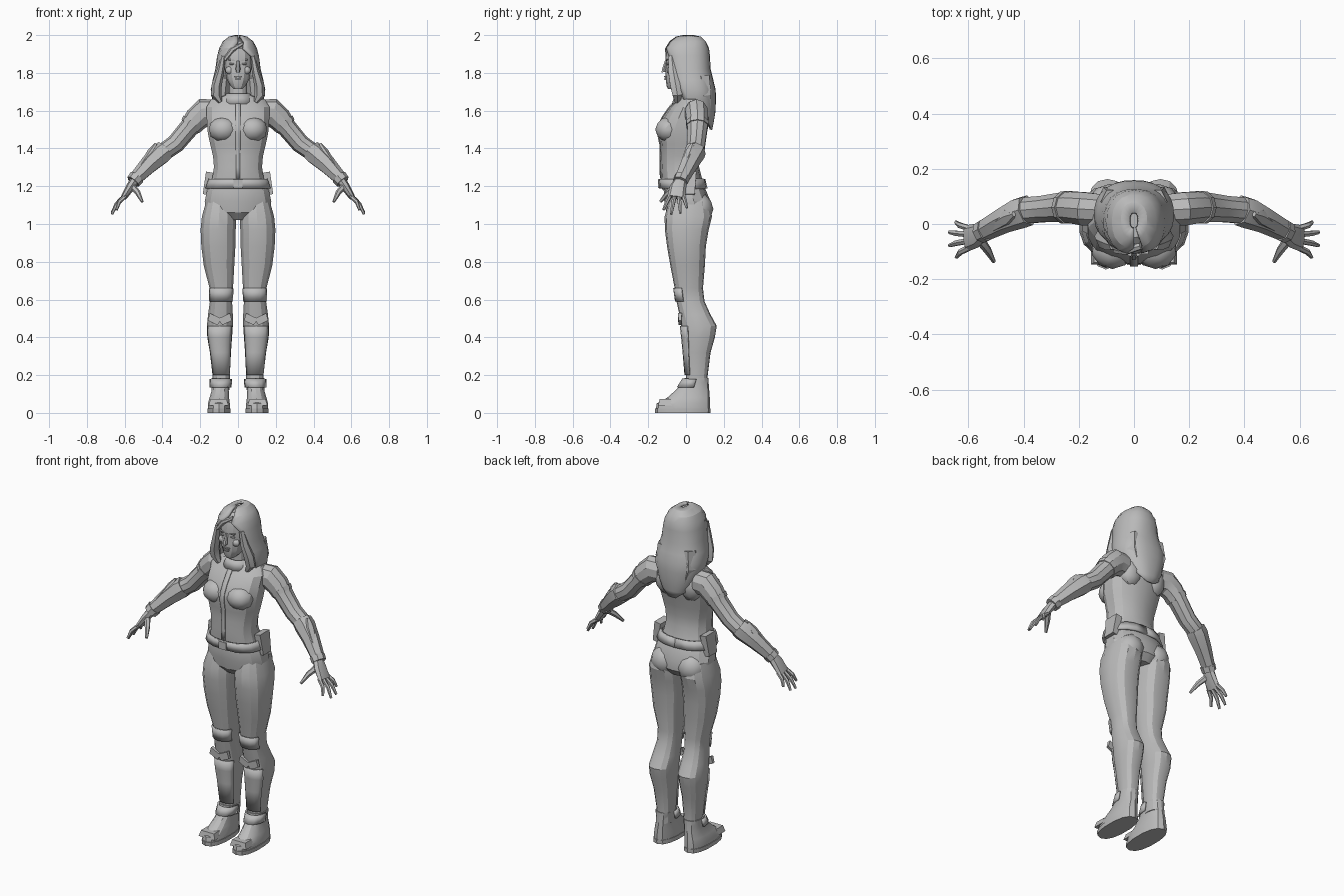
import bpy, bmesh, math
from mathutils import Vector, Matrix

cube = bpy.data.objects.get("Cube")
if cube:
    bpy.data.objects.remove(cube)

grey = bpy.data.materials.new("plain grey")
grey.use_nodes = True
grey.diffuse_color = (0.5, 0.5, 0.5, 1)
grey.node_tree.nodes["Principled BSDF"].inputs["Base Color"].default_value = grey.diffuse_color
CM = 0.01


def finish(name, bm, mirror=False, thick=0):
    """Turn a bmesh into a shaded object, with optional shell and mirror."""
    bmesh.ops.recalc_face_normals(bm, faces=bm.faces)
    mesh = bpy.data.meshes.new(name)
    bm.to_mesh(mesh)
    bm.free()
    mesh.materials.append(grey)
    ob = bpy.data.objects.new(name, mesh)
    bpy.context.collection.objects.link(ob)
    bpy.ops.object.select_all(action='DESELECT')
    ob.select_set(True)
    bpy.context.view_layer.objects.active = ob
    bpy.ops.object.shade_smooth_by_angle(angle=math.radians(24))
    if thick:
        mod = ob.modifiers.new("shell", 'SOLIDIFY')
        mod.thickness, mod.offset = thick * CM, 0
    if mirror:
        ob.modifiers.new("mirror", 'MIRROR')
    return ob


def skin(name, rings, closed=True, **kw):
    """Join rings of points with quads; closed rings get end caps."""
    bm = bmesh.new()
    loops = [[bm.verts.new(p * CM) for p in ring] for ring in rings]
    n = len(loops[0])
    for a, b in zip(loops, loops[1:]):
        for i in range(n if closed else n - 1):
            j = (i + 1) % n
            bm.faces.new((a[i], a[j], b[j], b[i]))
    if closed:
        bm.faces.new(loops[0])
        bm.faces.new(loops[-1])
    return finish(name, bm, **kw)


def level(row, start=0, end=360, n=14, grow=0, power=0.85):
    """Horizontal ring from (z, x min, x max, y min, y max); angle 0 is the back."""
    z, x0, x1, y0, y1 = row
    full = end - start == 360
    pts = []
    for i in range(n):
        a = math.radians(start + (end - start) * i / (n if full else n - 1))
        s, c = math.sin(a), math.cos(a)
        px = math.copysign(abs(s) ** power, s)
        py = math.copysign(abs(c) ** power, c)
        pts.append(Vector(((x0 + x1) / 2 + ((x1 - x0) / 2 + grow) * px,
                           (y0 + y1) / 2 + ((y1 - y0) / 2 + grow) * py, z)))
    return pts


def stack(name, rows, **kw):
    return skin(name, [level(r) for r in rows], **kw)


def patch(name, rows, start, end, grow, thick, n=7, **kw):
    return skin(name, [level(r, start, end, n, grow) for r in rows], False, thick=thick, **kw)


def wide(rows):
    """Rows centred on x: (z, half width, y min, y max)."""
    return [(z, -w, w, a, b) for z, w, a, b in rows]


def tube(name, path, sides=8, mirror=True):
    """Tube through (x, y, z, radius, depth radius), rings square to the path."""
    pts = [Vector(p[:3]) for p in path]
    rings = []
    for i, p in enumerate(path):
        d = (pts[min(i + 1, len(pts) - 1)] - pts[max(i - 1, 0)]).normalized()
        v = Vector((0, 1, 0))
        v = (v - d * v.dot(d)).normalized()
        u = d.cross(v)
        turn = [math.tau * k / sides for k in range(sides)]
        rings.append([pts[i] + u * p[3] * math.cos(t) + v * p[4] * math.sin(t) for t in turn])
    return skin(name, rings, mirror=mirror)


def blob(name, centre, size, mirror=True):
    bm = bmesh.new()
    bmesh.ops.create_icosphere(bm, subdivisions=2, radius=1)
    bm.transform(Matrix.LocRotScale(Vector(centre) * CM, None, Vector(size) * CM))
    return finish(name, bm, mirror)


def block(name, centre, size, taper=1, tilt=0, mirror=False):
    """Box whose lower end is scaled by taper, tilted about the y axis."""
    bm = bmesh.new()
    bmesh.ops.create_cube(bm, size=1)
    for v in bm.verts:
        if v.co.z < 0:
            v.co.x *= taper
            v.co.y *= taper
    turn = Matrix.Rotation(math.radians(tilt), 3, 'Y').to_quaternion()
    bm.transform(Matrix.LocRotScale(Vector(centre) * CM, turn, Vector(size) * CM))
    return finish(name, bm, mirror)


# Torso, hips and jacket details
torso = wide([(118, 16, -12.5, 10), (124, 14, -13.2, 8.5), (130, 13, -13.5, 7), (136, 13.5, -13.3, 7),
              (142, 15, -13.5, 8), (148, 16.3, -14.8, 9.5), (152, 16.7, -14.5, 10.5),
              (157, 17, -12, 11.5), (162, 17, -8.5, 11.5), (166, 14.5, -4.5, 10.5), (168, 8, -4, 8)])
stack("torso", torso)
blob("bust", (7.8, -9, 150), (7.8, 7.3, 6.8))
blob("shoulder_blades", (8, 6, 156), (7, 6, 9))
patch("jacket_front_seam", torso[1:-1], 177, 183, 0.3, 0.6, n=3)
stack("pelvis", wide([(102, 8, -7, 10), (106, 17, -10.5, 13), (112, 18, -11.5, 13),
                      (118, 16.7, -11.8, 10.5), (123, 14.5, -11, 8.5)]))
blob("buttocks", (8.8, 6.5, 108), (8.2, 8, 8.5))
belt = wide([(118.8, 16.3, -13, 10.2), (123.8, 14.6, -13.4, 9)])
patch("belt", belt, 0, 359.9, 0.6, 1.2, n=19)
block("belt_buckle", (0, -14, 121.3), (5, 1.6, 4.4))
block("hip_pouch", (16, 1, 121.5), (4, 9, 12), 0.8, -10, True)

# Legs with knee and shin guards
leg = [(112, 2, 17, -9, 12), (104, 0.8, 19.3, -11.3, 13.8), (97, 1, 20, -11.2, 12),
       (88, 1.2, 19.6, -10, 10.5), (78, 1.8, 18.3, -8.3, 10), (66, 2.5, 15.2, -6, 9),
       (59, 3, 15, -5, 9.8), (52, 2.6, 16, -3.5, 13), (46, 2.6, 16.6, -2.5, 16.3),
       (40, 3, 16.4, -1.8, 15.3), (32, 3.6, 15, -1, 13), (20, 4.2, 13.6, 0, 11.5),
       (12, 4.5, 13.2, 0, 11.5)]
stack("legs", leg, mirror=True)
patch("knee_guards", leg[5:7], 115, 245, 0.4, 0.8, mirror=True)
patch("shin_guards", leg[8:-1], 125, 235, 0.4, 0.8, mirror=True)
for side in (-1, 1):
    block("shin_guard_brow", (9.6 + side * 3, -3.2, 49.5), (7, 2, 4), 0.8, side * -25, True)

# Boots
stack("boots", [(2, 4.2, 16, -16, 12.8), (5, 4.2, 16, -15.5, 12.8), (8, 4.6, 15.2, -10, 12.6),
                (12, 4.8, 14, -5.5, 12.3), (16, 4.4, 14, -1.8, 12), (18.5, 4.2, 14, -0.8, 12)],
      mirror=True)
stack("boot_soles", [(0, 3.9, 16.3, -16.3, 13), (2.4, 3.9, 16.4, -16.5, 13.1)], mirror=True)
patch("ankle_straps", [(13.5, 4.4, 14, -3.8, 12.2), (18, 4.1, 14.1, -1, 12)], 90, 270, 0.5, 1, mirror=True)
block("toe_caps", (10.3, -11, 5.6), (8.5, 6, 3.4), 1.25, 0, True)

# Arms and gauntlets
tube("arms", [(12, 5, 159, 7, 6), (18, 5.5, 159, 7.5, 6.3), (22, 6, 155.5, 6.6, 6), (26, 6, 150.8, 5.2, 5.6),
              (33, 5.4, 142.5, 5, 5), (38, 5, 139, 4.8, 5), (44, 3, 134.5, 4.6, 4.6),
              (50, 0, 128.5, 3.8, 4), (55, -2.5, 123, 2.8, 3.2)], 10)
tube("gauntlets", [(38.5, 5, 139, 5.6, 5.7), (41, 4.2, 137, 6, 5.8), (47, 1.5, 131.5, 5, 4.8),
                   (54, -2.2, 124.2, 3.7, 4)], 7)
tube("gauntlet_fins", [(43.5, 3.6, 142.5, 0.8, 1), (45.5, 2.5, 138, 2.5, 3), (53, -1.5, 128, 1.2, 2.5)], 6)
tube("wrist_bands", [(53.5, -2, 124.8, 4.2, 4.3), (55.5, -3, 122.4, 3.9, 4.1)])
tube("sleeve_bands", [(23.8, 6, 153.6, 6.4, 6.2), (25.3, 6, 151.7, 5.9, 6)], 10)

# Hands
tube("palms", [(54, -2.5, 124, 2.5, 3), (57, -4.2, 119.5, 2.4, 4.4), (60.5, -5.2, 114, 1.6, 4.8)])
for name, base_y, x, y, z in (("little", -1.6, 64.5, 0.6, 108.5), ("ring", -3.8, 66.8, -3, 105.7),
                              ("middle", -6, 66.8, -7.8, 105.2), ("index", -8.4, 64.3, -12, 107.5)):
    mid = ((60 + x) / 2 + 0.8, (base_y + y) / 2, (115 + z) / 2 + 0.4, 1.1, 1.1)
    tube(name + "_fingers", [(59.5, base_y, 115, 1.2, 1.2), mid, (x, y, z, 0.7, 0.7)], 6)
tube("thumbs", [(56, -5.5, 120, 1.8, 1.8), (53, -9.5, 116.5, 1.5, 1.5), (50.7, -13.6, 111.8, 0.7, 0.8)], 6)

# Neck, head and face
stack("neck", wide([(160, 6, -5, 7), (168, 5, -4.5, 6), (178, 5, -5, 6)]))
patch("collar", wide([(163.5, 8, -7, 9.5), (169, 5.8, -5.3, 7.5)]), 20, 340, 0.3, 0.8, n=12)
stack("head", wide([(171.5, 2.4, -9.6, -3), (173, 4, -10.3, 0), (176.5, 6, -10.7, 4), (181, 7.1, -10.9, 7),
                    (184.5, 7.4, -10.4, 8), (188, 7.6, -10.9, 9), (193, 7, -9.6, 9), (197, 4.5, -5, 7)]))
tube("nose", [(0, -10.4, 186.5, 0.7, 0.8), (0, -11.8, 182, 1.3, 1), (0, -11.6, 180.4, 1, 1.6)], 6, False)
for name, z, size in (("upper_lip", 177.9, (4.2, 1.6, 0.8)), ("lower_lip", 176.7, (3.4, 1.7, 0.9))):
    block(name, (0, -10.8, z), size, 0.8)
blob("eyes", (3.3, -9.6, 184.8), (1.4, 0.9, 0.6))
block("eyebrows", (3.4, -10.2, 186.8), (3.8, 1.2, 0.7), 0.8, -9, True)
blob("cheeks", (4.3, -8.2, 181.3), (2.5, 2, 2.2))

# Hair: a shell that opens around the face and narrows to a point behind
hair = [(199.3, 1.5, -1.5, 4, 0), (198.6, 4.5, -5, 7.5, 0), (196.3, 7.5, -8.3, 10, 0),
        (193, 9.3, -10.3, 11.5, 12), (189, 10.4, -10.8, 12, 38), (182, 11.3, -10, 12.3, 48),
        (176, 12.8, -9.3, 13.8, 52), (171, 13.8, -8, 15, 58), (166, 13, -7, 15.2, 66),
        (159, 11, -5, 14.8, 98), (154, 9, -3, 14, 130), (150, 7, 0, 13.2, 165)]
skin("hair", [level((z, -w, w, a, b), gap - 180, 180 - gap, 19) for z, w, a, b, gap in hair],
     False, thick=1.4)
tube("front_locks", [(7.8, -7.6, 189, 1.2, 2), (9.3, -6.8, 181, 2, 3), (11.2, -5.6, 174, 2.7, 3.3),
                     (11.6, -4.5, 168.5, 2.8, 3), (9.3, -4.5, 164.5, 1.1, 1.5)], 6)
tube("back_locks", [(8, 8, 178, 4, 5), (9, 9.5, 168, 4, 4.5), (7, 10.5, 160, 2.5, 3), (5, 11.5, 154, 0.6, 1)], 6)
tube("hair_sweep", [(2.5, -8, 195.5, 1, 1.3), (-3, -9.8, 192.3, 1.4, 1.5), (-7, -9, 187, 1, 1.7)], 6, False)
